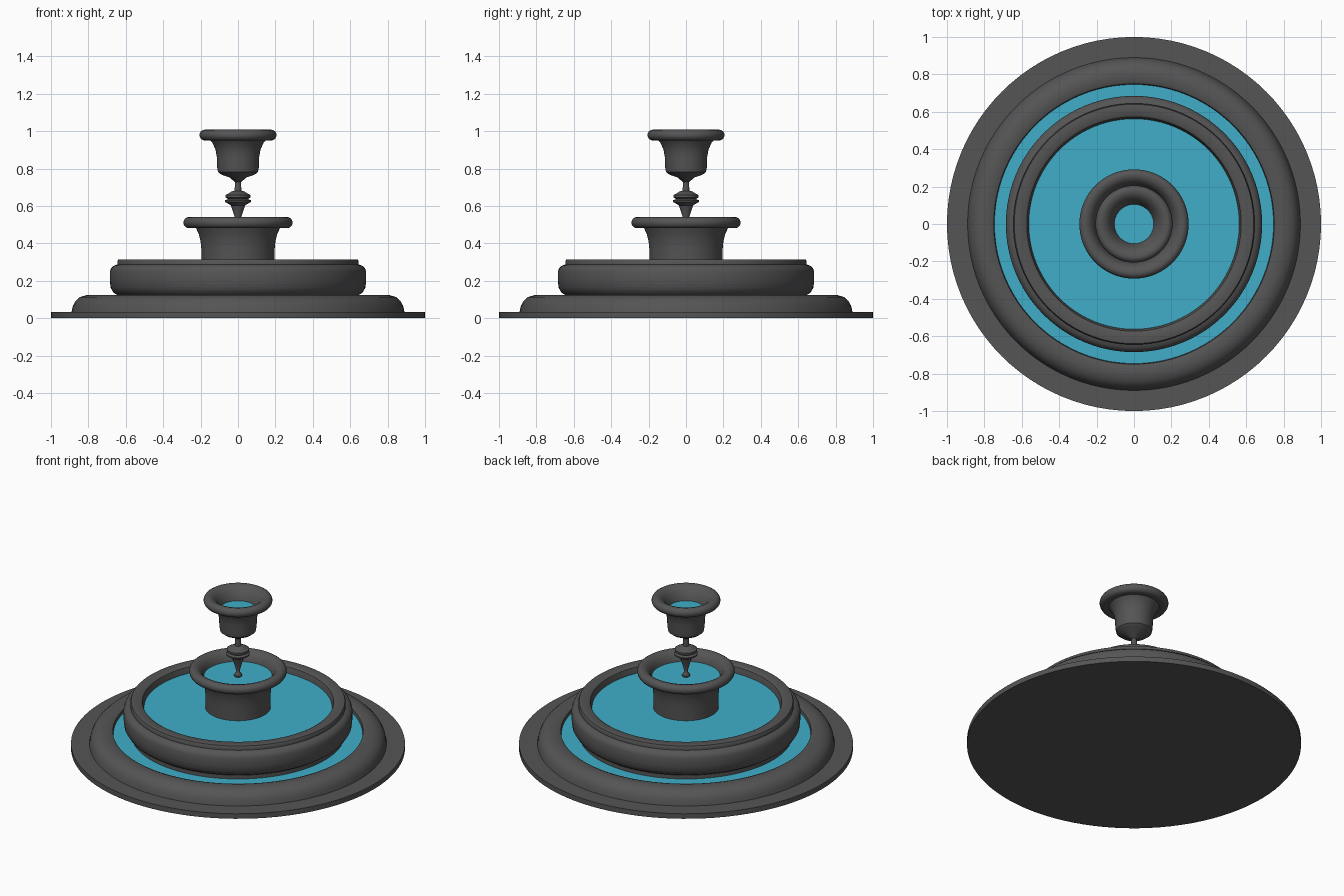
import bpy, bmesh, math

if "Cube" in bpy.data.objects:
    bpy.data.objects.remove(bpy.data.objects["Cube"])

SEG = 96


def material(name, rgb):
    m = bpy.data.materials.new(name)
    m.diffuse_color = (*rgb, 1)
    m.use_nodes = True
    m.node_tree.nodes["Principled BSDF"].inputs["Base Color"].default_value = m.diffuse_color
    return m


stone = material("dark_stone", (0.09, 0.09, 0.09))
blue = material("water_blue", (0.05, 0.42, 0.58))


def lathe(name, profile, mat=stone):
    """Spin an (r, z) profile around the z axis; r = 0 makes a pole."""
    bm = bmesh.new()
    verts = [bm.verts.new((r, 0, z)) for r, z in profile]
    edges = [bm.edges.new(p) for p in zip(verts, verts[1:])]
    bmesh.ops.spin(bm, geom=verts + edges, cent=(0, 0, 0), axis=(0, 0, 1),
                   angle=math.tau, steps=SEG, use_merge=True)
    bmesh.ops.remove_doubles(bm, verts=bm.verts, dist=1e-5)
    bmesh.ops.recalc_face_normals(bm, faces=bm.faces)
    me = bpy.data.meshes.new(name)
    bm.to_mesh(me)
    bm.free()
    ob = bpy.data.objects.new(name, me)
    bpy.context.collection.objects.link(ob)
    me.materials.append(mat)
    bpy.ops.object.select_all(action='DESELECT')
    ob.select_set(True)
    bpy.context.view_layer.objects.active = ob
    bpy.ops.object.shade_smooth_by_angle(angle=math.radians(40))
    return ob


def water(name, radius, z):
    bpy.ops.mesh.primitive_circle_add(vertices=SEG, radius=radius,
                                      fill_type='NGON', location=(0, 0, z))
    ob = bpy.context.object
    ob.name = name
    ob.data.materials.append(blue)


def arc(r, z, rad, a0, a1, n=8):
    """Rounded part of a profile, angles in degrees."""
    return [(r + rad * math.cos(math.radians(a0 + (a1 - a0) * i / n)),
             z + rad * math.sin(math.radians(a0 + (a1 - a0) * i / n)))
            for i in range(n + 1)]


# Ground plate with the raised ring of the lower pool
lathe("base_plate", [(0, 0), (1, 0), (1, 0.033), (0.7, 0.033)])
lathe("lower_pool_rim", [(0.89, 0.033), (0.883, 0.065), (0.87, 0.09), (0.845, 0.113),
                         (0.81, 0.123), (0.77, 0.123), (0.75, 0.115), (0.745, 0.09),
                         (0.745, 0.033)])
water("lower_pool_water", 0.75, 0.095)

# Wide bulging basin
lathe("large_basin", [(0.64, 0.033), (0.64, 0.12), (0.665, 0.136), (0.681, 0.162),
                      (0.685, 0.2), (0.685, 0.25), (0.678, 0.268), (0.662, 0.282),
                      (0.645, 0.287), (0.645, 0.303), (0.64, 0.313), (0.625, 0.315),
                      (0.585, 0.315), (0.573, 0.308), (0.562, 0.27), (0.56, 0.2)])
water("large_basin_water", 0.565, 0.272)

# Flared middle basin with a rolled rim
lathe("middle_basin", [(0.195, 0.2), (0.195, 0.36), (0.2, 0.41), (0.21, 0.45), (0.225, 0.483)]
      + arc(0.262, 0.511, 0.03, -90, 90) + [(0.24, 0.535), (0.22, 0.515), (0.205, 0.48), (0.2, 0.42)])
water("middle_basin_water", 0.206, 0.478)

# Turned spindle carrying the cup
lathe("spindle", [(0, 0.465), (0.022, 0.475), (0.024, 0.487), (0.012, 0.505), (0.014, 0.53),
                  (0.03, 0.58), (0.038, 0.603), (0.05, 0.61), (0.07, 0.622), (0.07, 0.63),
                  (0.053, 0.637), (0.066, 0.645), (0.067, 0.659), (0.05, 0.667),
                  (0.035, 0.677), (0.018, 0.681), (0.016, 0.74)])

# Top cup with a rolled rim
lathe("top_cup", [(0, 0.722), (0.018, 0.729), (0.045, 0.752), (0.09, 0.768), (0.107, 0.782),
                  (0.112, 0.81), (0.113, 0.86), (0.12, 0.9), (0.135, 0.935), (0.15, 0.953)]
      + arc(0.177, 0.979, 0.029, -90, 90) + [(0.155, 1.002), (0.133, 0.982), (0.115, 0.95),
                                           (0.103, 0.92), (0.1, 0.88)])
water("top_cup_water", 0.106, 0.925)
